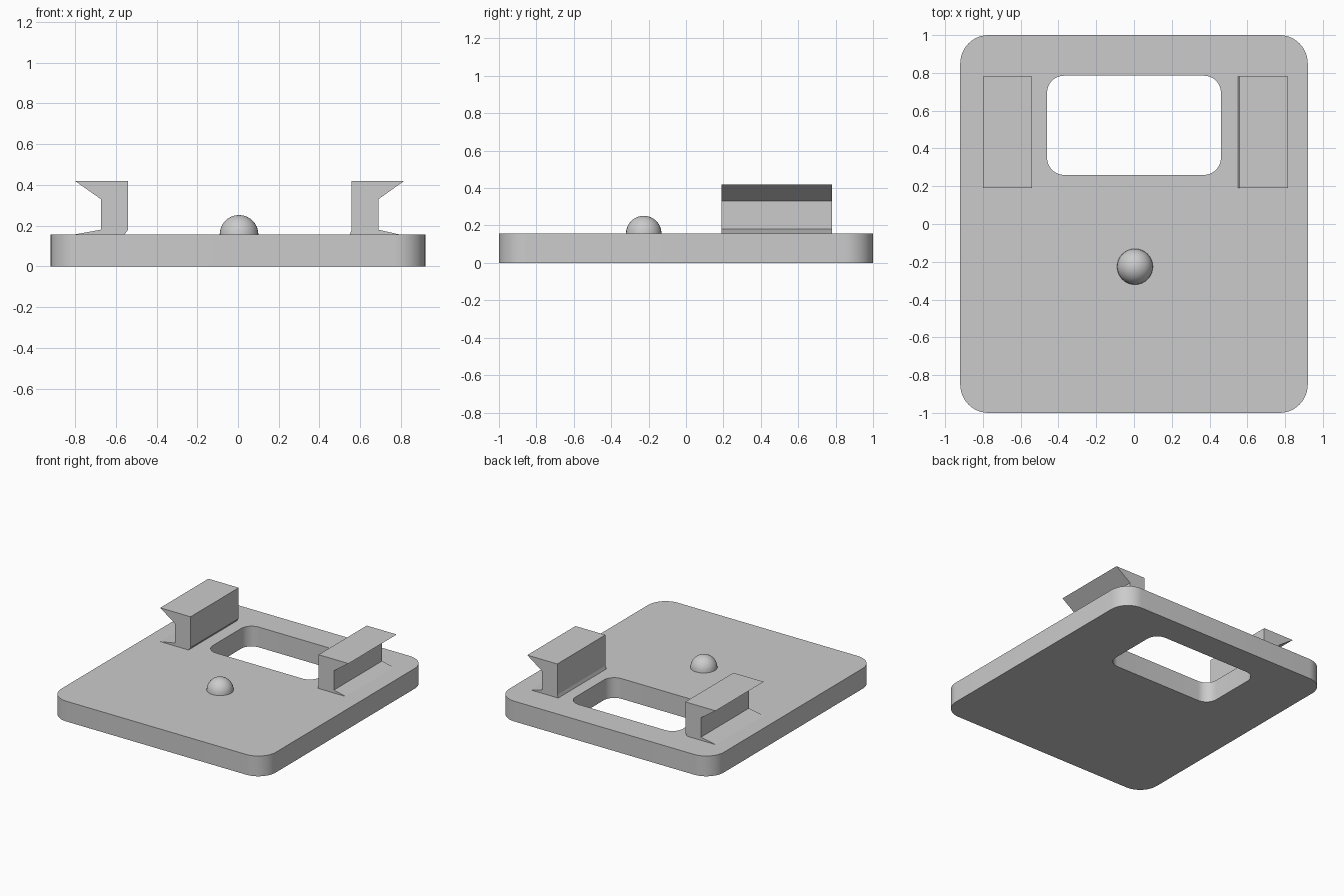
import bpy
import bmesh
from math import cos, sin, pi, radians

if "Cube" in bpy.data.objects:
    bpy.data.objects.remove(bpy.data.objects["Cube"], do_unlink=True)

PLATE_TOP = 0.157

grey = bpy.data.materials.new("plain_grey")
grey.use_nodes = True
grey.diffuse_color = (0.6, 0.6, 0.6, 1)
grey.node_tree.nodes["Principled BSDF"].inputs["Base Color"].default_value = (0.6, 0.6, 0.6, 1)


def rounded_rect(x0, x1, y0, y1, r, steps=12):
    """Outline of a rectangle with rounded corners."""
    centres = [(x1 - r, y1 - r), (x0 + r, y1 - r), (x0 + r, y0 + r), (x1 - r, y0 + r)]
    points = []
    for corner, (cx, cy) in enumerate(centres):
        for i in range(steps + 1):
            a = (corner + i / steps) * pi / 2
            points.append((cx + r * cos(a), cy + r * sin(a)))
    return points


def finish(obj, smooth=False):
    obj.data.materials.clear()
    obj.data.materials.append(grey)
    if smooth:
        bpy.ops.object.select_all(action="DESELECT")
        obj.select_set(True)
        bpy.context.view_layer.objects.active = obj
        bpy.ops.object.shade_smooth_by_angle(angle=radians(30))


def mesh_object(name, bm):
    mesh = bpy.data.meshes.new(name)
    bmesh.ops.recalc_face_normals(bm, faces=bm.faces)
    bm.to_mesh(mesh)
    bm.free()
    obj = bpy.data.objects.new(name, mesh)
    bpy.context.collection.objects.link(obj)
    return obj


# Base plate: rounded outline with a rounded window, extruded
curve = bpy.data.curves.new("plate_outline", "CURVE")
curve.dimensions = "2D"
curve.fill_mode = "BOTH"
curve.extrude = PLATE_TOP / 2
for outline in (rounded_rect(-0.92, 0.92, -1, 1, 0.15),
                rounded_rect(-0.46, 0.46, 0.26, 0.785, 0.09)):
    spline = curve.splines.new("POLY")
    spline.points.add(len(outline) - 1)
    for point, (x, y) in zip(spline.points, outline):
        point.co = (x, y, 0, 1)
    spline.use_cyclic_u = True
helper = bpy.data.objects.new("plate_outline", curve)
bpy.context.collection.objects.link(helper)
plate_mesh = bpy.data.meshes.new_from_object(
    helper.evaluated_get(bpy.context.evaluated_depsgraph_get()))
bpy.data.objects.remove(helper, do_unlink=True)
bm = bmesh.new()
bm.from_mesh(plate_mesh)
bmesh.ops.remove_doubles(bm, verts=bm.verts, dist=0.0001)
bmesh.ops.translate(bm, verts=bm.verts, vec=(0, 0, PLATE_TOP / 2))
finish(mesh_object("base_plate", bm), smooth=True)


# Rail clips: a flanged profile extruded along y
def rail_clip(name, profile, y0=0.19, y1=0.78):
    bm = bmesh.new()
    face = bm.faces.new([bm.verts.new((x, y0, z)) for x, z in profile])
    result = bmesh.ops.extrude_face_region(bm, geom=[face])
    verts = [v for v in result["geom"] if isinstance(v, bmesh.types.BMVert)]
    bmesh.ops.translate(bm, verts=verts, vec=(0, y1 - y0, 0))
    finish(mesh_object(name, bm))


rail_clip("right_clip", [(-0.557, PLATE_TOP), (-0.54, 0.18), (-0.54, 0.419), (-0.80, 0.419),
                         (-0.673, 0.33), (-0.673, 0.18), (-0.80, PLATE_TOP)])
rail_clip("left_clip", [(0.55, PLATE_TOP), (0.558, 0.18), (0.558, 0.419), (0.815, 0.419),
                        (0.69, 0.33), (0.69, 0.18), (0.79, PLATE_TOP)])

# Round locating knob: upper half of a sphere
bm = bmesh.new()
bmesh.ops.create_uvsphere(bm, u_segments=32, v_segments=16, radius=0.095)
bmesh.ops.bisect_plane(bm, geom=bm.verts[:] + bm.edges[:] + bm.faces[:],
                       plane_co=(0, 0, 0), plane_no=(0, 0, -1), clear_outer=True)
bmesh.ops.translate(bm, verts=bm.verts, vec=(0.005, -0.226, PLATE_TOP))
finish(mesh_object("knob", bm), smooth=True)
